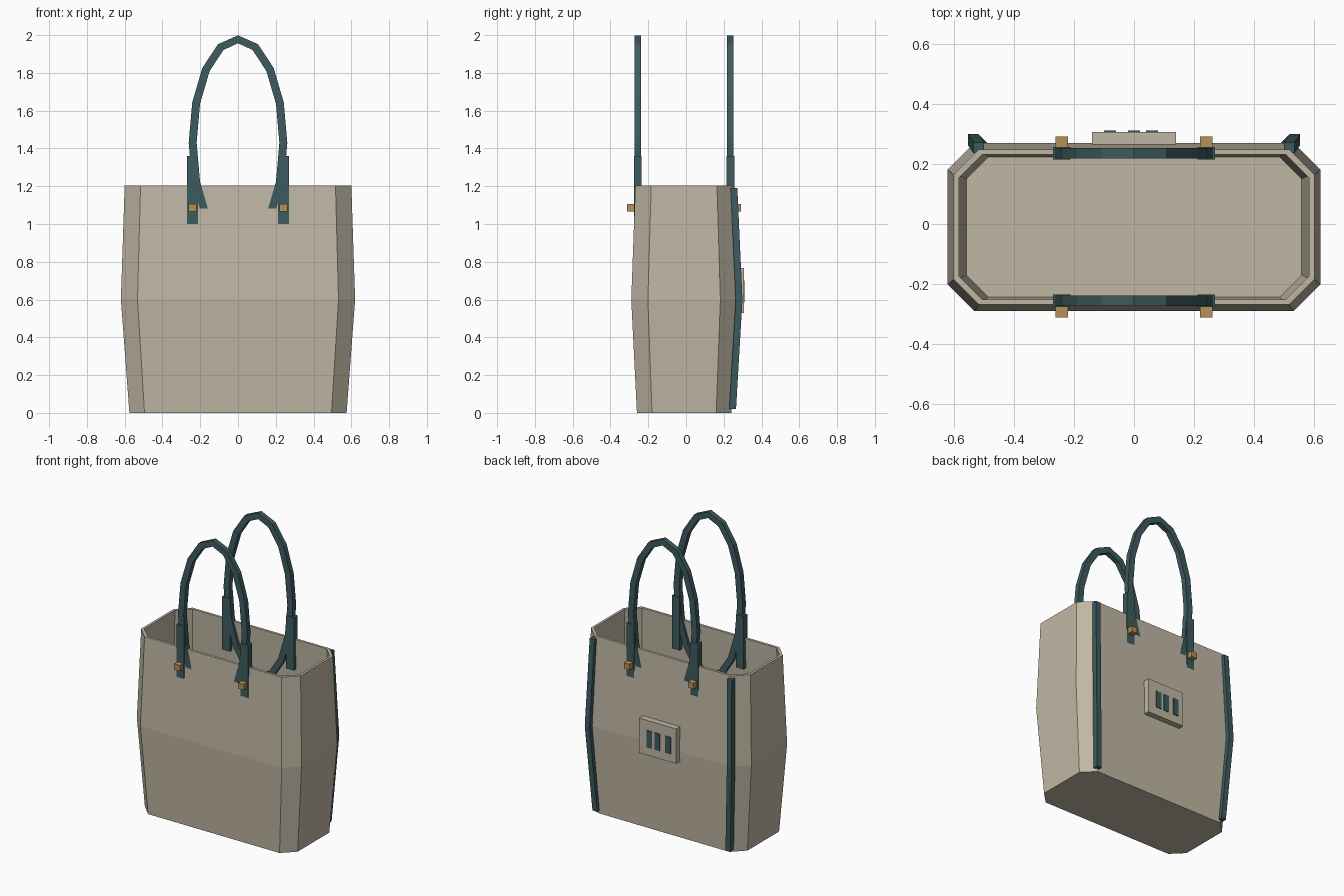
import bpy, bmesh, math
from mathutils import Vector

if "Cube" in bpy.data.objects:
    bpy.data.objects.remove(bpy.data.objects["Cube"])


def material(name, rgb):
    m = bpy.data.materials.new(name)
    m.diffuse_color = (*rgb, 1)
    m.use_nodes = True
    m.node_tree.nodes["Principled BSDF"].inputs["Base Color"].default_value = m.diffuse_color
    return m


CANVAS = material("beige canvas", (0.53, 0.475, 0.375))
LEATHER = material("dark teal leather", (0.048, 0.105, 0.113))
BRASS = material("brass", (0.47, 0.28, 0.09))
BAG_Y = -0.01      # depth centre of the bag


def loft(name, rings, mat, loop=False):
    """Skin a list of equal-sized rings; cap the ends unless it loops."""
    bm = bmesh.new()
    rows = [[bm.verts.new(p) for p in ring] for ring in rings]
    n = len(rows[0])
    pairs = list(zip(rows, rows[1:])) + ([(rows[-1], rows[0])] if loop else [])
    for a, b in pairs:
        for i in range(n):
            j = (i + 1) % n
            bm.faces.new((a[i], a[j], b[j], b[i]))
    if not loop:
        bm.faces.new(rows[0])
        bm.faces.new(rows[-1])
    bmesh.ops.recalc_face_normals(bm, faces=bm.faces)
    mesh = bpy.data.meshes.new(name)
    bm.to_mesh(mesh)
    bm.free()
    mesh.materials.append(mat)
    ob = bpy.data.objects.new(name, mesh)
    bpy.context.collection.objects.link(ob)
    return ob


def box(name, x, y, z, mat):
    """Box from (min, max) pairs."""
    rings = [[(x[0], y[0], h), (x[1], y[0], h), (x[1], y[1], h), (x[0], y[1], h)]
             for h in z]
    return loft(name, rings, mat)


def octagon(hx, hy, c, z):
    """Rectangle with cut corners."""
    quarter = [(hx, hy - c), (hx - c, hy)]
    pts = quarter + [(-x, y) for x, y in quarter[::-1]]
    pts += [(-x, -y) for x, y in pts]
    return [(x, y + BAG_Y, z) for x, y in pts]


# Bag body: outer walls up, over the rim, inner walls down to the floor
t = 0.017
outer = [(0.575, 0.25, 0.08, 0), (0.62, 0.28, 0.088, 0.6), (0.60, 0.258, 0.084, 1.205)]
inner = [(hx - t, hy - t, c - t * 0.4, max(z, 0.02)) for hx, hy, c, z in outer[::-1]]
loft("bag_body", [octagon(*r) for r in outer + inner], CANVAS)

# Handles: oval hoops with a square section, partly sunk in the walls
for side, tag in ((-1, "front"), (1, "back")):
    yc = BAG_Y + side * 0.245
    rings = []
    for i in range(16):
        a = math.tau * i / 16
        centre = Vector((0.24 * math.cos(a), yc, 1.43 + 0.548 * math.sin(a)))
        nrm = Vector((math.cos(a) / 0.24, 0, math.sin(a) / 0.548)).normalized() * 0.021
        dy = Vector((0, 0.0175, 0))
        rings.append([centre + nrm + dy, centre + nrm - dy,
                      centre - nrm - dy, centre - nrm + dy])
    loft(tag + "_handle", rings, LEATHER, loop=True)

    # Strap tabs and brass studs at the foot of each handle
    for sx, lr in ((-1, "left"), (1, "right")):
        x = sx * 0.241
        box(f"{tag}_{lr}_strap_tab", (x - 0.029, x + 0.029),
            (yc - 0.0205, yc + 0.0205), (1.0, 1.36), LEATHER)
        ys = sorted((BAG_Y + side * 0.26, BAG_Y + side * 0.302))
        box(f"{tag}_{lr}_stud", (x - 0.021, x + 0.021), ys, (1.065, 1.105), BRASS)

# Piping along the two back corner edges
for sx, lr in ((-1, "left"), (1, "right")):
    r = 0.018
    path = [(0.501, 0.247, 0.02), (0.535, 0.281, 0.6), (0.517, 0.254, 1.19)]
    rings = [[(sx * (x + dx), y + dy, z) for dx, dy in ((-r, -r), (r, -r), (r, r), (-r, r))]
             for x, y, z in path]
    loft(lr + "_back_piping", rings, LEATHER)

# Raised back plate with three unevenly spaced bars
box("back_plate", (-0.14, 0.14), (0.25, 0.306), (0.53, 0.767), CANVAS)
for i, x in enumerate((-0.08, 0.0, 0.06)):
    box(f"plate_bar_{i + 1}", (x - 0.02, x + 0.02), (0.304, 0.311), (0.585, 0.70), LEATHER)
